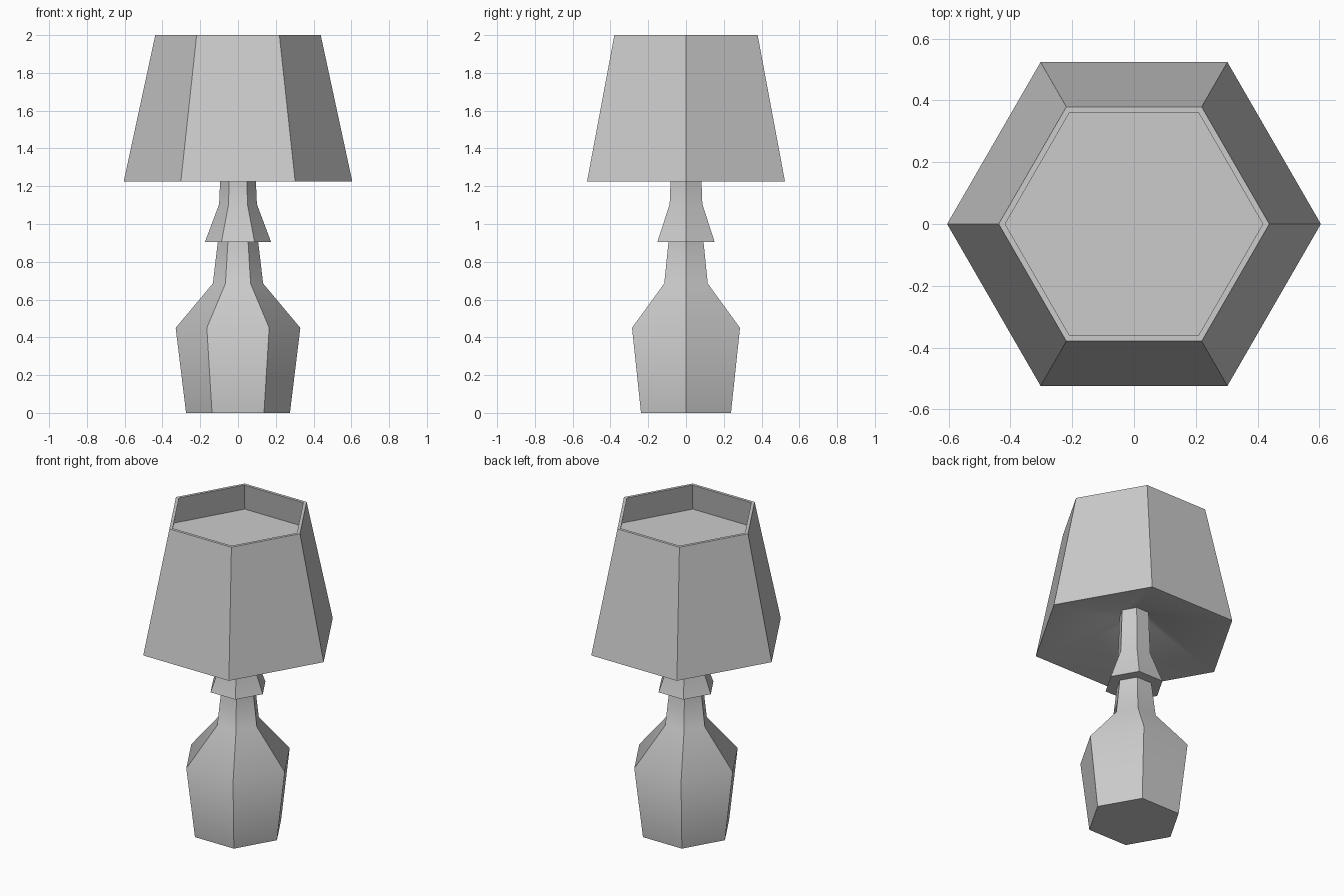
import bpy, bmesh, math

if "Cube" in bpy.data.objects:
    bpy.data.objects.remove(bpy.data.objects["Cube"])

SIDES = 6


def hex_lathe(name, profile, cap_start=False, cap_end=False):
    """Sweep a (radius, z) profile round six corners; creases run along the corners."""
    bm = bmesh.new()
    rings = []
    for r, z in profile:
        rings.append([bm.verts.new((r * math.cos(i * math.tau / SIDES),
                                    r * math.sin(i * math.tau / SIDES), z))
                      for i in range(SIDES)])
    for a, b in zip(rings, rings[1:]):
        for i in range(SIDES):
            j = (i + 1) % SIDES
            bm.faces.new((a[i], a[j], b[j], b[i]))
    if cap_start:
        bm.faces.new(rings[0][::-1])
    if cap_end:
        bm.faces.new(rings[-1])
    bm.normal_update()
    for f in bm.faces:
        f.smooth = True
    corner_edges = {frozenset((a[i], b[i])) for a, b in zip(rings, rings[1:])
                    for i in range(SIDES)}
    for e in bm.edges:
        angle = e.calc_face_angle(0)
        limit = 25 if frozenset(e.verts) in corner_edges else 50
        e.smooth = angle < math.radians(limit)
    mesh = bpy.data.meshes.new(name)
    bm.to_mesh(mesh)
    bm.free()
    obj = bpy.data.objects.new(name, mesh)
    bpy.context.collection.objects.link(obj)
    return obj


POLE_TOP = (0.09, 1.38)

# Bottle-shaped foot, neck, flared collar and pole
hex_lathe("lamp_base", [
    (0.275, 0.0), (0.33, 0.45), (0.133, 0.685), (0.107, 0.905),
    (0.175, 0.905), (0.10, 1.105), (0.095, 1.22), POLE_TOP,
], cap_start=True)

# Shade: sloping underside, outer wall, rim and recessed top panel
hex_lathe("lamp_shade", [
    POLE_TOP, (0.59, 1.225), (0.605, 1.225), (0.438, 2.0),
    (0.417, 2.0), (0.452, 1.83),
], cap_end=True)
